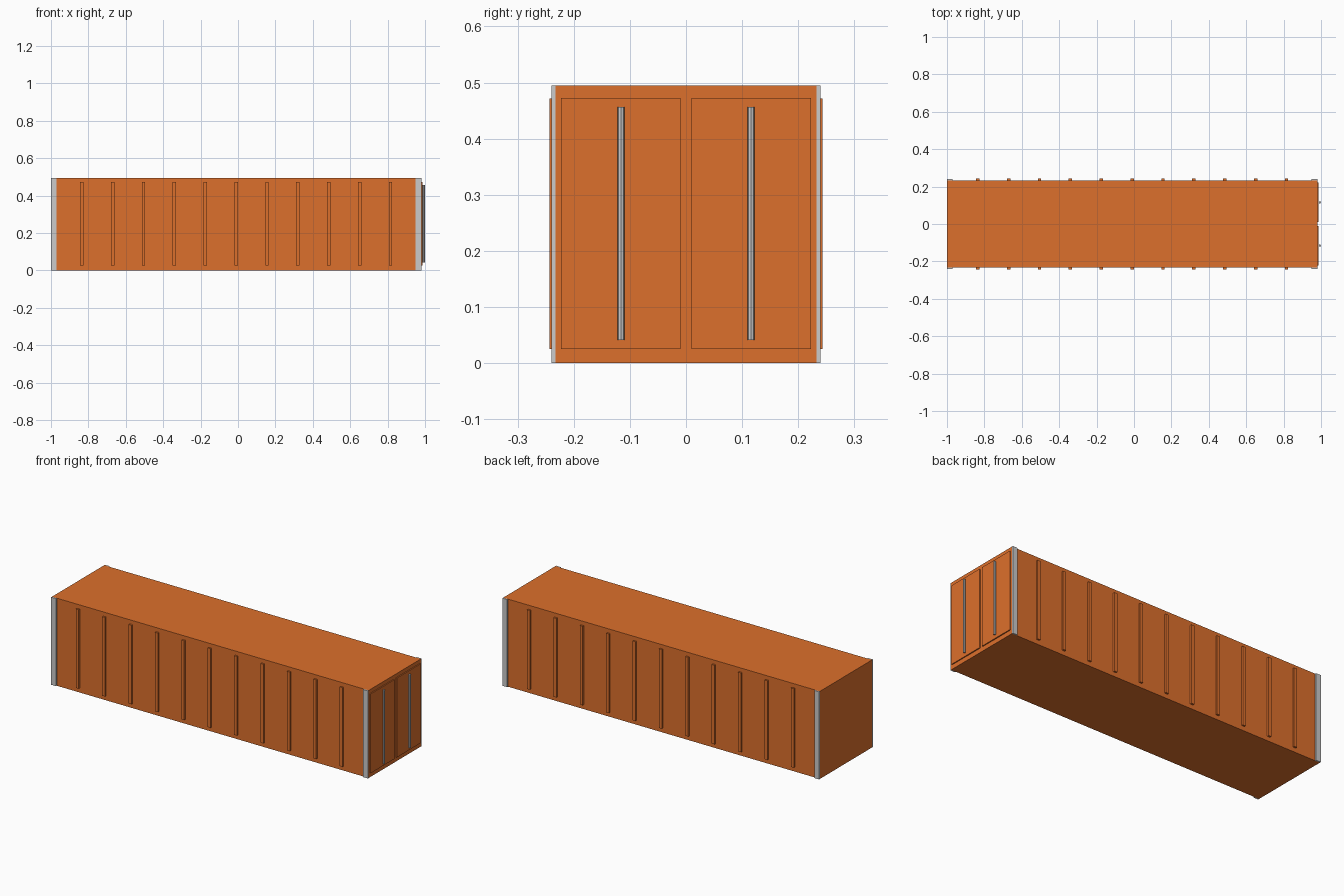
import bpy

if "Cube" in bpy.data.objects:
    bpy.data.objects.remove(bpy.data.objects["Cube"])

orange = bpy.data.materials.new("orange_paint")
orange.diffuse_color = (0.72, 0.16, 0.025, 1)
orange.use_nodes = True
orange.node_tree.nodes["Principled BSDF"].inputs["Base Color"].default_value = orange.diffuse_color


def box(name, x, y, z, mat=None):
    """Box from (min, max) pairs on each axis."""
    centre = [(a + b) / 2 for a, b in (x, y, z)]
    bpy.ops.mesh.primitive_cube_add(size=1, location=centre)
    ob = bpy.context.object
    ob.name = name
    ob.scale = [b - a for a, b in (x, y, z)]
    bpy.ops.object.transform_apply(location=False, rotation=False, scale=True)
    if mat:
        ob.data.materials.append(mat)
    return ob


L, R = -1.0, 0.98      # ends of the body
W, H = 0.233, 0.495    # half width, height

# Main container body
box("container_body", (L, R), (-W, W), (0, H), orange)

for side, s in (("front", -1), ("back", 1)):
    # Corner posts wrapping the long walls
    outer = sorted((s * W, s * 0.24))
    box(f"{side}_left_post", (L, L + 0.03), outer, (0, H))
    box(f"{side}_right_post", (R - 0.03, R), outer, (0, H))

    # Wall ribs, evenly spaced
    for k in range(1, 12):
        x = L + k * (R - L) / 12
        box(f"{side}_rib_{k}", (x - 0.009, x + 0.009),
            sorted((s * (W - 0.005), s * 0.243)), (0.025, 0.472), orange)

    # Door leaf
    box(f"{side}_door", (R - 0.004, 0.986), sorted((s * 0.01, s * 0.223)),
        (0.025, 0.473), orange)

    # Vertical locking bar
    bpy.ops.mesh.primitive_cylinder_add(vertices=8, radius=0.0062, depth=0.415,
                                        location=(0.9938, s * 0.1155, 0.249))
    bpy.context.object.name = f"{side}_door_bar"
